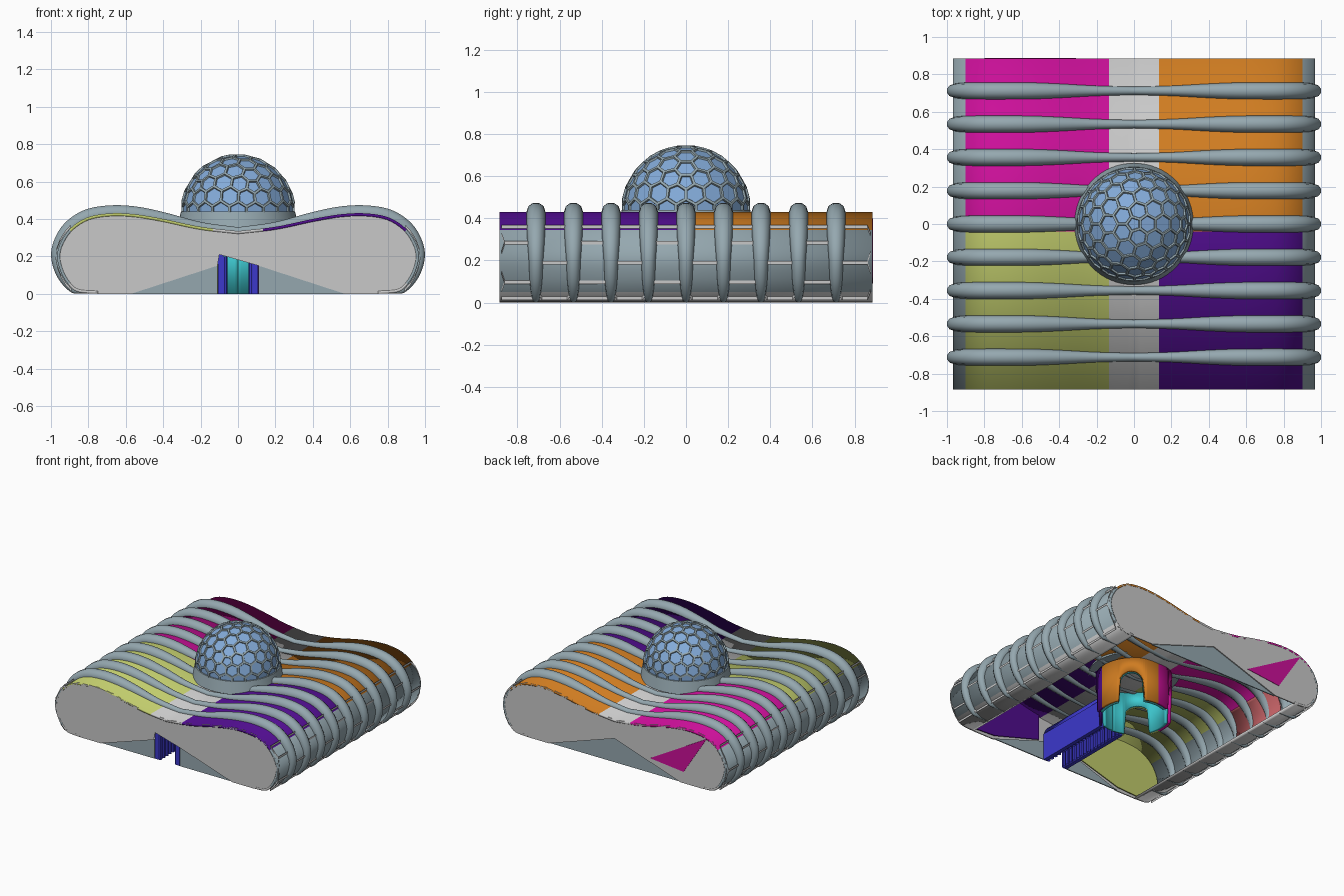
import bpy, bmesh, math
from mathutils import Vector

if "Cube" in bpy.data.objects:
    bpy.data.objects.remove(bpy.data.objects["Cube"])


def material(name, r, g, b):
    m = bpy.data.materials.new(name)
    m.use_nodes = True
    m.diffuse_color = (r, g, b, 1)
    m.node_tree.nodes["Principled BSDF"].inputs["Base Color"].default_value = (r, g, b, 1)
    return m


grey = material("light grey", .58, .58, .58)
steel = material("blue grey", .30, .39, .43)
sky = material("sky blue", .23, .41, .70)
magenta = material("magenta", .60, .005, .32)
lime = material("lime", .53, .60, .15)
orange = material("orange", .62, .20, .015)
purple = material("purple", .08, .004, .27)
blue = material("blue", .045, .04, .60)
cyan = material("cyan", .05, .60, .65)
salmon = material("salmon", .50, .11, .12)
ROOMS = [magenta, lime, orange, purple]
END, SPLIT, PITCH = .885, -.04, .178


def room(c):
    return (2 if c.x > 0 else 0) + (1 if c.y < SPLIT else 0)


def add(name, bm, mats, rule=None, smooth=None):
    me = bpy.data.meshes.new(name)
    bm.to_mesh(me)
    bm.free()
    ob = bpy.data.objects.new(name, me)
    bpy.context.collection.objects.link(ob)
    for m in mats:
        me.materials.append(m)
    if rule:
        for p in me.polygons:
            p.material_index = rule(p.center)
    if smooth:
        bpy.ops.object.select_all(action='DESELECT')
        ob.select_set(True)
        bpy.context.view_layer.objects.active = ob
        bpy.ops.object.shade_smooth_by_angle(angle=math.radians(smooth))
    return ob


def thicken(ob, t, offset):
    mod = ob.modifiers.new("thickness", 'SOLIDIFY')
    mod.thickness, mod.offset = t, offset


def sheet(rows):
    """Grid of quads from rows of points."""
    bm = bmesh.new()
    grid = [[bm.verts.new(p) for p in row] for row in rows]
    for a, b in zip(grid, grid[1:]):
        for i in range(len(a) - 1):
            bm.faces.new((a[i], b[i], b[i + 1], a[i + 1]))
    return bm


def plate(name, pts, y, t, mat):
    """Flat outline in x and z, extruded along y."""
    bm = bmesh.new()
    f = bm.faces.new([bm.verts.new((x, y - t / 2, z)) for x, z in pts])
    ext = bmesh.ops.extrude_face_region(bm, geom=[f])["geom"]
    bmesh.ops.translate(bm, vec=(0, t, 0), verts=[v for v in ext if isinstance(v, bmesh.types.BMVert)])
    bmesh.ops.recalc_face_normals(bm, faces=bm.faces)
    return add(name, bm, [mat])


def smooth_path(pts, n):
    p = [Vector(q) for q in pts]
    p = [p[0] * 2 - p[1]] + p + [p[-1] * 2 - p[-2]]
    out = []
    for a, b, c, d in zip(p, p[1:], p[2:], p[3:]):
        for k in range(n):
            t = k / n
            out.append(.5 * (2 * b + (c - a) * t + (2 * a - 5 * b + 4 * c - d) * t**2
                             + (3 * b - a - 3 * c + d) * t**3))
    return out + [p[-2]]


# Half section of the hall: x, height, rib radius
HALF = smooth_path([(0, .335, .022), (.2, .358, .027), (.4, .40, .038), (.55, .425, .044),
                    (.68, .43, .045), (.8, .41, .045), (.89, .355, .044), (.945, .28, .04),
                    (.967, .2, .034), (.945, .11, .03), (.9, .04, .022), (.85, .008, .015),
                    (.75, 0, .006)], 6)
HALF[0].x = 0
FULL = [Vector((-p.x, p.y, p.z)) for p in HALF[:0:-1]] + HALF

# Roof and side shell
def shell_colour(c):
    if abs(c.x) > .9 and c.z < .34:
        return 5 if c.z > .05 else 4
    if abs(c.x) < .12 or c.z < .05:
        return 4
    return room(c)


shell = add("hall_shell", sheet([[(p.x, y, max(p.y, 0)) for y in (-END, SPLIT, END)] for p in FULL]),
            ROOMS + [grey, steel], shell_colour, 40)
thicken(shell, .015, -1)

# End walls, their lower wedges and the coloured linings inside
outline = [(p.x, max(p.y, 0)) for p in FULL]
plate("front_wall", outline + [(.57, 0), (.11, .15), (-.1, .21), (-.11, .15), (-.57, 0)],
      -END + .004, .008, grey)
plate("back_wall", outline + [(.57, 0), (0, .19), (-.57, 0)], END - .004, .008, grey)
for s, name in ((1, "left"), (-1, "right")):
    plate(name + "_front_wedge", [(s * .57, 0), (s * .11, 0), (s * .11, .15)], -END + .012, .008, steel)
    for y in (-END + .022, END - .022):
        pts = [(s * p.x * .97, p.y * .93 + .012) for p in HALF if p.x > .15 or p.y < .2]
        plate(name + "_room_lining", pts + [(s * .57, .02), (s * .16, .14)], y, .008,
              ROOMS[room(Vector((s, y, 0)))])
plate("back_wedge", [(.57, 0), (0, .19), (-.57, 0)], END - .012, .008, steel)
plate("back_triangle", [(-.31, .12), (-.8, .40), (-.6, .09)], END, .006, magenta)

# Lining of one room
thicken(add("side_lining", sheet([[(-p.x + .025, y, p.y) for y in (0, .5)] for p in HALF[36:58]]),
            [salmon], None, 40), .006, 0)

# Ribs arching over the roof
cu = bpy.data.curves.new("roof_ribs", 'CURVE')
cu.dimensions = '3D'
cu.bevel_depth, cu.bevel_resolution, cu.use_fill_caps = 1, 3, True
for k in range(-4, 5):
    sp = cu.splines.new('POLY')
    sp.points.add(len(FULL) - 1)
    for q, p in zip(sp.points, FULL):
        q.co = (p.x, k * PITCH, max(p.y, p.z), 1)
        q.radius = p.z
    sp.use_smooth = True
cu.materials.append(steel)
bpy.context.collection.objects.link(bpy.data.objects.new("roof_ribs", cu))

# Hexagon lattice wrapped round both sides
band = HALF[36:63]
steps = [(b - a).xy.length for a, b in zip(band, band[1:])]
LENGTH = sum(steps)


def on_side(y, s):
    for a, b, d in zip(band, band[1:], steps):
        if s <= d:
            break
        s -= d
    t = (b - a).xy.normalized()
    q = a.xy + t * s + Vector((-t.y, t.x)) * .008
    return Vector((q.x, y, max(q.y, .008)))


bm = bmesh.new()
R, H = PITCH / 1.5, LENGTH / 2
for k in range(-5, 5):
    for row in ((0, 1, 2) if k % 2 else (.5, 1.5)):
        cor = [Vector(((k + .5) * PITCH + R * math.cos(i * math.pi / 3),
                       row * H + H / math.sqrt(3) * math.sin(i * math.pi / 3))) for i in range(6)]
        ring = []
        for i in range(6):
            ring += [cor[i], (cor[i] + cor[(i + 1) % 6]) / 2]
        bm.faces.new([bm.verts.new((max(-.875, min(.875, v.x)), max(0, min(LENGTH, v.y)), 0)) for v in ring])
cells = list(bm.faces)
bmesh.ops.inset_individual(bm, faces=cells, thickness=.01)
bmesh.ops.delete(bm, geom=cells, context='FACES')
for v in bm.verts:
    v.co = on_side(v.co.x, v.co.y)
lattice = add("side_lattice", bm, [grey])
thicken(lattice, .016, 0)
lattice.modifiers.new("both sides", 'MIRROR')

# Dome: honeycomb cells as the dual of an icosphere
ico = bmesh.new()
bmesh.ops.create_icosphere(ico, subdivisions=3, radius=1)
bm = bmesh.new()
centre = {f: bm.verts.new(f.calc_center_median().normalized() * .308) for f in ico.faces}
for v in ico.verts:
    n = v.co.normalized()
    u = n.orthogonal().normalized()
    w = n.cross(u)
    loop = sorted(v.link_faces, key=lambda f: math.atan2(f.calc_center_median().dot(w),
                                                         f.calc_center_median().dot(u)))
    bm.faces.new([centre[f] for f in loop])
ico.free()
bm.normal_update()
cells = list(bm.faces)
bmesh.ops.inset_individual(bm, faces=cells, thickness=.007)
bmesh.ops.inset_individual(bm, faces=cells, thickness=.004, depth=-.009)
for f in bm.faces:
    f.material_index = 1
for f in cells:
    f.material_index = 0
bmesh.ops.bisect_plane(bm, geom=bm.verts[:] + bm.edges[:] + bm.faces[:], plane_co=(0, 0, -.01),
                       plane_no=(0, 0, 1), clear_inner=True)
bmesh.ops.translate(bm, vec=(0, 0, .44), verts=bm.verts)
add("dome", bm, [sky, steel])

# Collar under the dome
bm = bmesh.new()
bmesh.ops.create_cone(bm, segments=64, radius1=.325, radius2=.305, depth=.09, cap_ends=True)
bmesh.ops.translate(bm, vec=(0, 0, .395), verts=bm.verts)
add("dome_collar", bm, [steel], None, 40)


# Round hub with four arched doorways
def hub(name, r, mats, rule, gap):
    rows = []
    for i in range(97):
        a = -math.pi / 2 + gap + i / 96 * (2 * math.pi - 2 * gap)
        off = abs((a % (math.pi / 2)) - math.pi / 4) * r
        low = .14 + math.sqrt(.0081 - off * off) if off < .09 else 0
        rows.append([(r * math.cos(a), r * math.sin(a), z) for z in (low, .335)])
    thicken(add(name, sheet(rows), mats, rule, 40), .02, 0)


hub("hub_inner_wall", .24, [cyan], None, 0)
hub("hub_outer_wall", .262, ROOMS, room, .42)

# Entrance passage: walls, vertical ribbing and barrel vault
bm = bmesh.new()
for s in (-1, 1):
    geo = bmesh.ops.create_cube(bm, size=1)["verts"]
    bmesh.ops.scale(bm, vec=(.03, .62, .21), verts=geo)
    bmesh.ops.translate(bm, vec=(s * .092, -.565, .105), verts=geo)
    for i in range(16):
        geo = bmesh.ops.create_cone(bm, segments=8, radius1=.014, radius2=.014, depth=.2)["verts"]
        bmesh.ops.translate(bm, vec=(s * .071, -.86 + i * .039, .1), verts=geo)
add("passage_walls", bm, [blue])
arc = [math.pi * i / 16 for i in range(17)]
thicken(add("passage_vault", sheet([[(-.1 * math.cos(a), y, .2 + .1 * math.sin(a)) for y in (-.875, -.26)]
                                    for a in arc]), [blue], None, 40), .008, -1)
